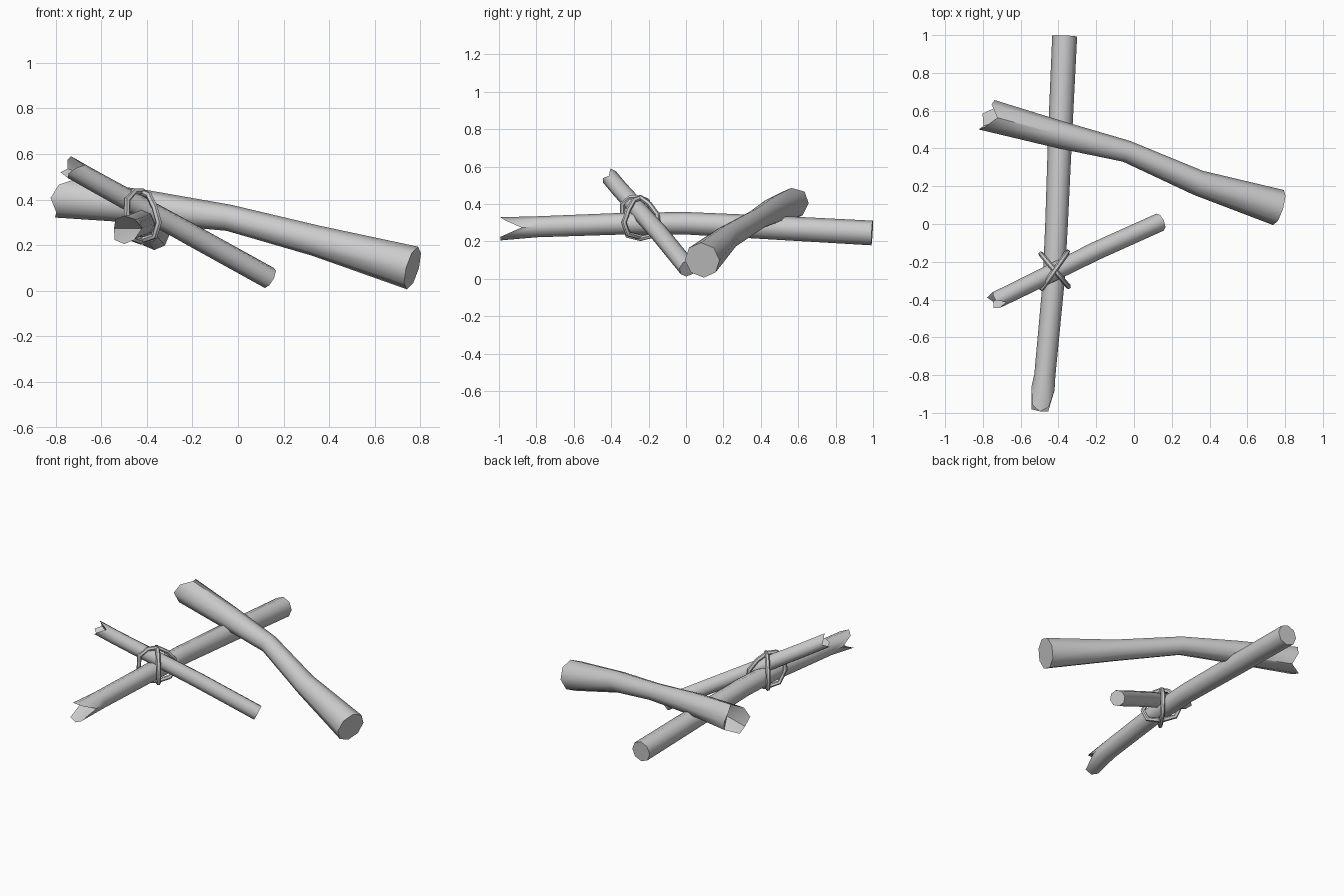
import bpy, bmesh, math
from mathutils import Vector

if "Cube" in bpy.data.objects:
    bpy.data.objects.remove(bpy.data.objects["Cube"])

SIDES = 8


def log(name, path, start_jag=None, hollow=0.0):
    """Tapered log along (x, y, z, radius) points; start_jag pushes start vertices outward."""
    pts = [Vector(p[:3]) for p in path]
    bm = bmesh.new()
    rings = []
    n = len(pts)
    for i, p in enumerate(pts):
        t = Vector()
        if i > 0:
            t += (p - pts[i - 1]).normalized()
        if i < n - 1:
            t += (pts[i + 1] - p).normalized()
        t.normalize()
        side = t.cross(Vector((0, 0, 1))).normalized()
        up = side.cross(t)
        ring = []
        for k in range(SIDES):
            a = 2 * math.pi * k / SIDES
            v = p + (side * math.cos(a) + up * math.sin(a)) * path[i][3]
            if i == 0 and start_jag:
                v -= t * start_jag[k]
            ring.append(bm.verts.new(v))
        rings.append(ring)
        if i == 0:
            centre = bm.verts.new(p + t * hollow)
    for a, b in zip(rings, rings[1:]):
        for k in range(SIDES):
            j = (k + 1) % SIDES
            bm.faces.new((a[k], a[j], b[j], b[k]))
    # broken start end is a fan sunk to the hollow depth, far end is a flat cut
    for k in range(SIDES):
        bm.faces.new((rings[0][(k + 1) % SIDES], rings[0][k], centre))
    bm.faces.new(rings[-1])
    bmesh.ops.recalc_face_normals(bm, faces=bm.faces)
    me = bpy.data.meshes.new(name)
    bm.to_mesh(me)
    bm.free()
    ob = bpy.data.objects.new(name, me)
    bpy.context.collection.objects.link(ob)
    smooth(ob, 46)


def smooth(ob, angle):
    bpy.ops.object.select_all(action='DESELECT')
    ob.select_set(True)
    bpy.context.view_layer.objects.active = ob
    bpy.ops.object.shade_smooth_by_angle(angle=math.radians(angle))


def rope(name, angle, profile):
    """Closed rope loop in an upright plane through the crossing of two logs."""
    cu = bpy.data.curves.new(name, 'CURVE')
    cu.dimensions = '3D'
    cu.bevel_depth = 0.014
    cu.bevel_resolution = 1
    sp = cu.splines.new('POLY')
    sp.points.add(len(profile) - 1)
    c, s = math.cos(math.radians(angle)), math.sin(math.radians(angle))
    for pt, (u, z) in zip(sp.points, profile):
        pt.co = (-0.42 + u * c, -0.245 + u * s, z, 1)
    sp.use_cyclic_u = True
    ob = bpy.data.objects.new(name, cu)
    bpy.context.collection.objects.link(ob)
    bpy.ops.object.select_all(action='DESELECT')
    ob.select_set(True)
    bpy.context.view_layer.objects.active = ob
    bpy.ops.object.convert(target='MESH')
    smooth(bpy.context.object, 50)


# long pole with a split end
log("long_pole", [(-0.497, -0.98, 0.268, 0.062), (-0.472, -0.80, 0.278, 0.056),
                  (-0.425, -0.30, 0.296, 0.058), (-0.41, 0.0, 0.297, 0.060),
                  (-0.39, 0.5, 0.272, 0.064), (-0.367, 0.995, 0.245, 0.066)],
    [-0.11, -0.02, 0.01, -0.02, -0.11, 0.01, 0.015, 0.01], 0.11)

# thick log, flared and hollowed at the broken end
log("thick_log", [(-0.775, 0.577, 0.405, 0.086), (-0.40, 0.475, 0.368, 0.073),
                  (-0.04, 0.385, 0.320, 0.058), (0.34, 0.218, 0.220, 0.068),
                  (0.765, 0.087, 0.100, 0.097)],
    [0.025, 0.0, -0.045, 0.0, -0.015, -0.05, 0.02, 0.0], 0.09)

# short stick with a splintered end
log("short_stick", [(-0.735, -0.405, 0.540, 0.046), (-0.64, -0.36, 0.486, 0.046),
                    (-0.20, -0.142, 0.243, 0.049), (0.138, 0.010, 0.056, 0.049)],
    [-0.005, -0.04, 0.02, 0.015, -0.01, 0.02, -0.01, 0.01], 0.06)

# crossed rope lashing
rope("rope_across", -50, [(0, 0.432), (0.045, 0.42), (0.085, 0.365), (0.113, 0.30),
                          (0.085, 0.24), (0, 0.222), (-0.085, 0.24),
                          (-0.113, 0.30), (-0.085, 0.37), (-0.045, 0.42)])
rope("rope_along", 55, [(0, 0.436), (0.06, 0.40), (0.11, 0.345), (0.118, 0.29),
                        (0.08, 0.23), (0, 0.215), (-0.08, 0.23),
                        (-0.118, 0.31), (-0.115, 0.40), (-0.06, 0.436)])
